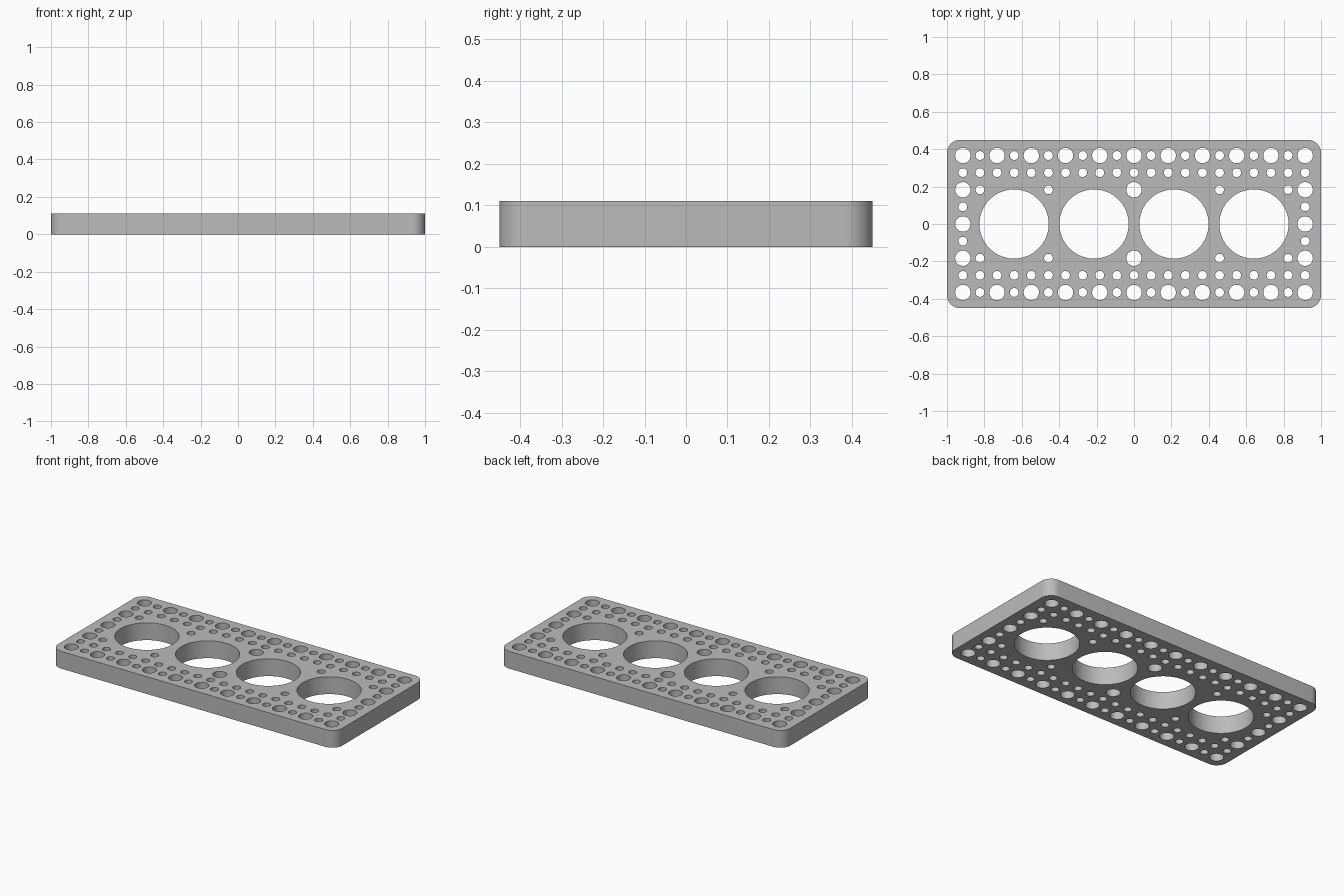
import bpy
import bmesh
from math import cos, sin, pi

cube = bpy.data.objects.get("Cube")
if cube:
    bpy.data.objects.remove(cube, do_unlink=True)

HALF_X, HALF_Y, HEIGHT, CORNER = 1.0, 0.45, 0.11, 0.07
PITCH = 0.183
BIG, MEDIUM, SMALL = 0.185, 0.041, 0.0235

grey = bpy.data.materials.new("plain grey")
grey.use_nodes = True
colour = (0.5, 0.5, 0.5, 1)
grey.diffuse_color = colour
grey.node_tree.nodes["Principled BSDF"].inputs["Base Color"].default_value = colour

curve = bpy.data.curves.new("plate_profile", "CURVE")
curve.dimensions = "2D"
curve.fill_mode = "BOTH"
curve.extrude = HEIGHT / 2


def add_loop(points):
    spline = curve.splines.new("POLY")
    spline.points.add(len(points) - 1)
    for point, (x, y) in zip(spline.points, points):
        point.co = (x, y, 0, 1)
    spline.use_cyclic_u = True


def add_hole(x, y, radius, sides):
    turn = 2 * pi / sides
    add_loop([(x + radius * cos(i * turn), y + radius * sin(i * turn))
              for i in range(sides)])


# Rounded outline
outline = []
for corner, (sx, sy) in enumerate([(1, 1), (-1, 1), (-1, -1), (1, -1)]):
    for step in range(13):
        a = (corner + step / 12) * pi / 2
        outline.append((sx * (HALF_X - CORNER) + CORNER * cos(a),
                        sy * (HALF_Y - CORNER) + CORNER * sin(a)))
add_loop(outline)

# Four main bores
for i in range(4):
    add_hole((i - 1.5) * 0.4275, 0, BIG, 96)

# Hole rows along both long edges: medium and small alternate, then all small
for side in (-1, 1):
    for i in range(-10, 11):
        x = i * PITCH / 2
        add_hole(x, side * 2 * PITCH, SMALL if i % 2 else MEDIUM, 40)
        add_hole(x, side * 1.5 * PITCH, SMALL, 32)
    # Holes between the bores
    add_hole(0, side * PITCH, MEDIUM, 40)
    for end in (-1, 1):
        add_hole(end * 2.5 * PITCH, side * PITCH, SMALL, 32)
        add_hole(end * 4.5 * PITCH, side * PITCH, SMALL, 32)
        # Short edge columns
        add_hole(end * 5 * PITCH, side * PITCH, MEDIUM, 40)
        add_hole(end * 5 * PITCH, side * PITCH / 2, SMALL, 32)
for end in (-1, 1):
    add_hole(end * 5 * PITCH, 0, MEDIUM, 40)

# Turn the filled profile into one solid plate
profile = bpy.data.objects.new("plate_profile", curve)
bpy.context.collection.objects.link(profile)
bpy.context.view_layer.update()
evaluated = profile.evaluated_get(bpy.context.evaluated_depsgraph_get())
mesh = bpy.data.meshes.new_from_object(evaluated)
bpy.data.objects.remove(profile, do_unlink=True)

bm = bmesh.new()
bm.from_mesh(mesh)
bmesh.ops.remove_doubles(bm, verts=bm.verts, dist=0.0001)
bmesh.ops.translate(bm, verts=bm.verts, vec=(0, 0, HEIGHT / 2))
bmesh.ops.recalc_face_normals(bm, faces=bm.faces)
bm.to_mesh(mesh)
bm.free()
mesh.materials.clear()
mesh.materials.append(grey)

plate = bpy.data.objects.new("perforated_plate", mesh)
bpy.context.collection.objects.link(plate)
bpy.ops.object.select_all(action="DESELECT")
plate.select_set(True)
bpy.context.view_layer.objects.active = plate
bpy.ops.object.shade_smooth_by_angle(angle=pi / 6)
